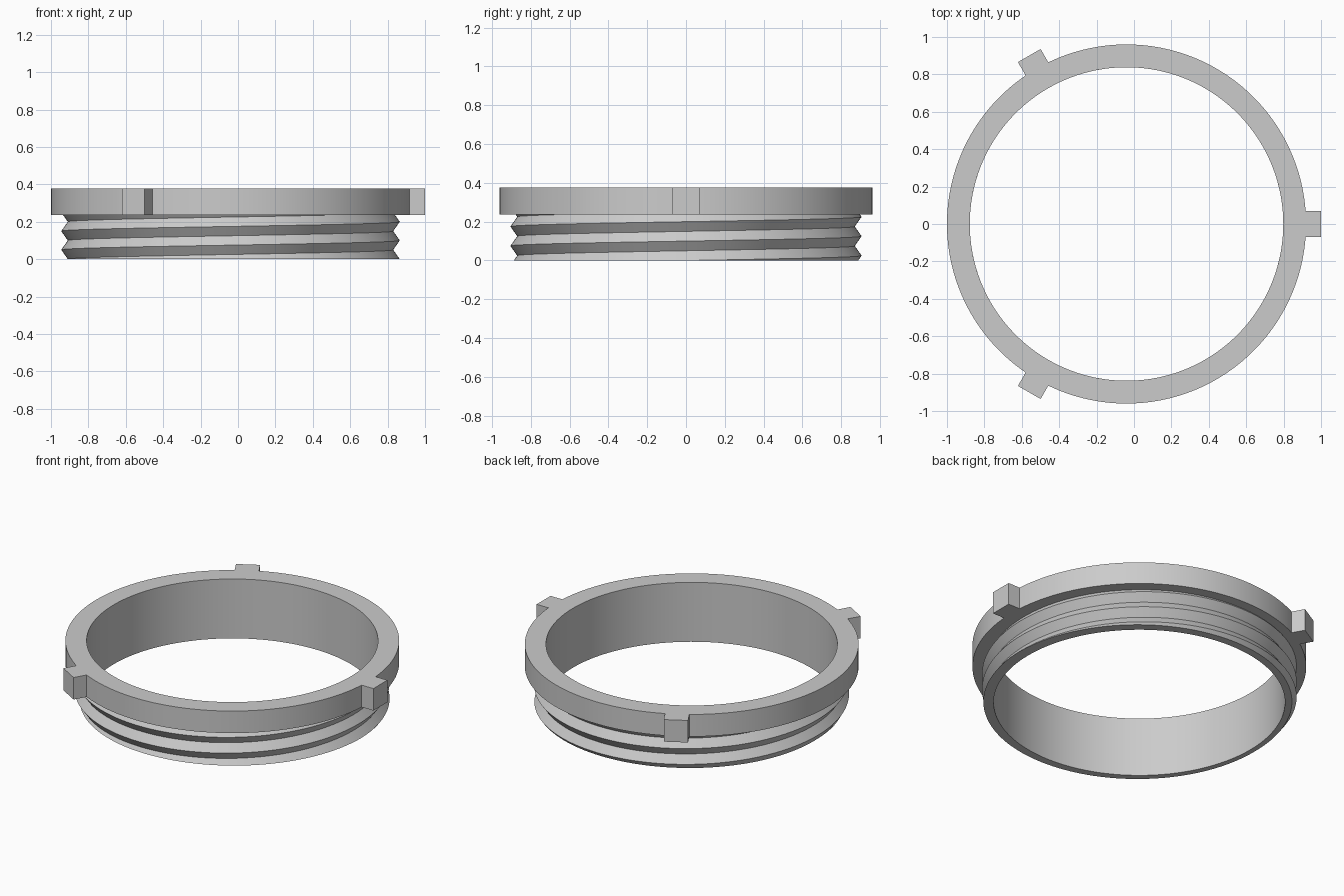
import bpy, bmesh
from math import pi, sin, cos, asin, atan2, sqrt, hypot
from mathutils import Vector

cube = bpy.data.objects.get("Cube")
if cube:
    bpy.data.objects.remove(cube)

CENTRE_X = -0.04
R_IN, R_FLANGE, R_TAB, TAB_HALF = 0.838, 0.96, 1.04, 0.07
R_ROOT, R_CREST, PITCH = 0.87, 0.905, 0.1
Z_FLANGE, Z_TOP = 0.237, 0.377
SEGMENTS = 192

grey = bpy.data.materials.new("plain grey")
grey.use_nodes = True
grey.diffuse_color = (0.6, 0.6, 0.6, 1)
grey.node_tree.nodes["Principled BSDF"].inputs["Base Color"].default_value = grey.diffuse_color


def finish(bm, name):
    mesh = bpy.data.meshes.new(name)
    bm.to_mesh(mesh)
    bm.free()
    mesh.materials.append(grey)
    obj = bpy.data.objects.new(name, mesh)
    bpy.context.collection.objects.link(obj)
    obj.location.x = CENTRE_X
    bpy.ops.object.select_all(action='DESELECT')
    obj.select_set(True)
    bpy.context.view_layer.objects.active = obj
    bpy.ops.object.shade_smooth_by_angle(angle=0.4)


def bridge(bm, a, b):
    for i in range(len(a)):
        j = (i + 1) % len(a)
        bm.faces.new((a[i], a[j], b[j], b[i]))


# Outline of the flange: three square tabs joined by arcs
outline = []
base = asin(TAB_HALF / R_FLANGE)
arc_steps = SEGMENTS // 3
for k in range(3):
    turn = k * 2 * pi / 3
    root = sqrt(R_FLANGE ** 2 - TAB_HALF ** 2)
    tab = [(root, -TAB_HALF)]
    tab += [(R_TAB, TAB_HALF * i / 2) for i in range(-2, 3)]
    tab += [(root, TAB_HALF)]
    outline += [(x * cos(turn) - y * sin(turn), x * sin(turn) + y * cos(turn)) for x, y in tab]
    for i in range(1, arc_steps):
        a = turn + base + (2 * pi / 3 - 2 * base) * i / arc_steps
        outline.append((R_FLANGE * cos(a), R_FLANGE * sin(a)))

# Flange with tabs, together with the smooth bore
bm = bmesh.new()


def loop(z, radius=None):
    pts = []
    for x, y in outline:
        s = radius / hypot(x, y) if radius else 1
        pts.append(bm.verts.new((x * s, y * s, z)))
    return pts


loops = [loop(0, R_IN), loop(Z_TOP, R_IN), loop(Z_TOP), loop(Z_FLANGE), loop(Z_FLANGE, R_ROOT)]
for lower, upper in zip(loops, loops[1:]):
    bridge(bm, upper, lower)
bmesh.ops.recalc_face_normals(bm, faces=bm.faces)
# The open shell must face up on its top surface
if next(f for f in bm.faces if f.calc_center_median().z > Z_TOP - 0.001).normal.z < 0:
    bmesh.ops.reverse_faces(bm, faces=bm.faces)
finish(bm, "flange_with_tabs")

# Screw thread: crests and roots follow a right-handed helix, trimmed flat at both ends
bm = bmesh.new()
rows = []
for s in range(SEGMENTS + 1):
    a = 2 * pi * s / SEGMENTS
    col = []
    for k in range(-4, 7):
        r = R_ROOT if k % 2 else R_CREST
        col.append(bm.verts.new((r * cos(a), r * sin(a), PITCH * (k / 2 + s / SEGMENTS))))
    rows.append(col)
for c, d in zip(rows, rows[1:]):
    for k in range(len(c) - 1):
        bm.faces.new((c[k], d[k], d[k + 1], c[k + 1]))
bmesh.ops.remove_doubles(bm, verts=bm.verts, dist=1e-5)
for z, side in ((0, -1), (Z_FLANGE, 1)):
    bmesh.ops.bisect_plane(bm, geom=bm.verts[:] + bm.edges[:] + bm.faces[:], dist=1e-5,
                           plane_co=Vector((0, 0, z)), plane_no=Vector((0, 0, side)),
                           clear_outer=True)
# Bottom rim closes the thread to the bore
rim = [e for e in bm.edges if e.is_boundary and all(abs(v.co.z) < 1e-4 for v in e.verts)]
new = bmesh.ops.extrude_edge_only(bm, edges=rim)["geom"]
for v in new:
    if isinstance(v, bmesh.types.BMVert):
        a = atan2(v.co.y, v.co.x)
        v.co = (R_IN * cos(a), R_IN * sin(a), 0)
bmesh.ops.recalc_face_normals(bm, faces=bm.faces)
if next(f for f in bm.faces if f.calc_center_median().z < 1e-4).normal.z > 0:
    bmesh.ops.reverse_faces(bm, faces=bm.faces)
finish(bm, "screw_thread")
